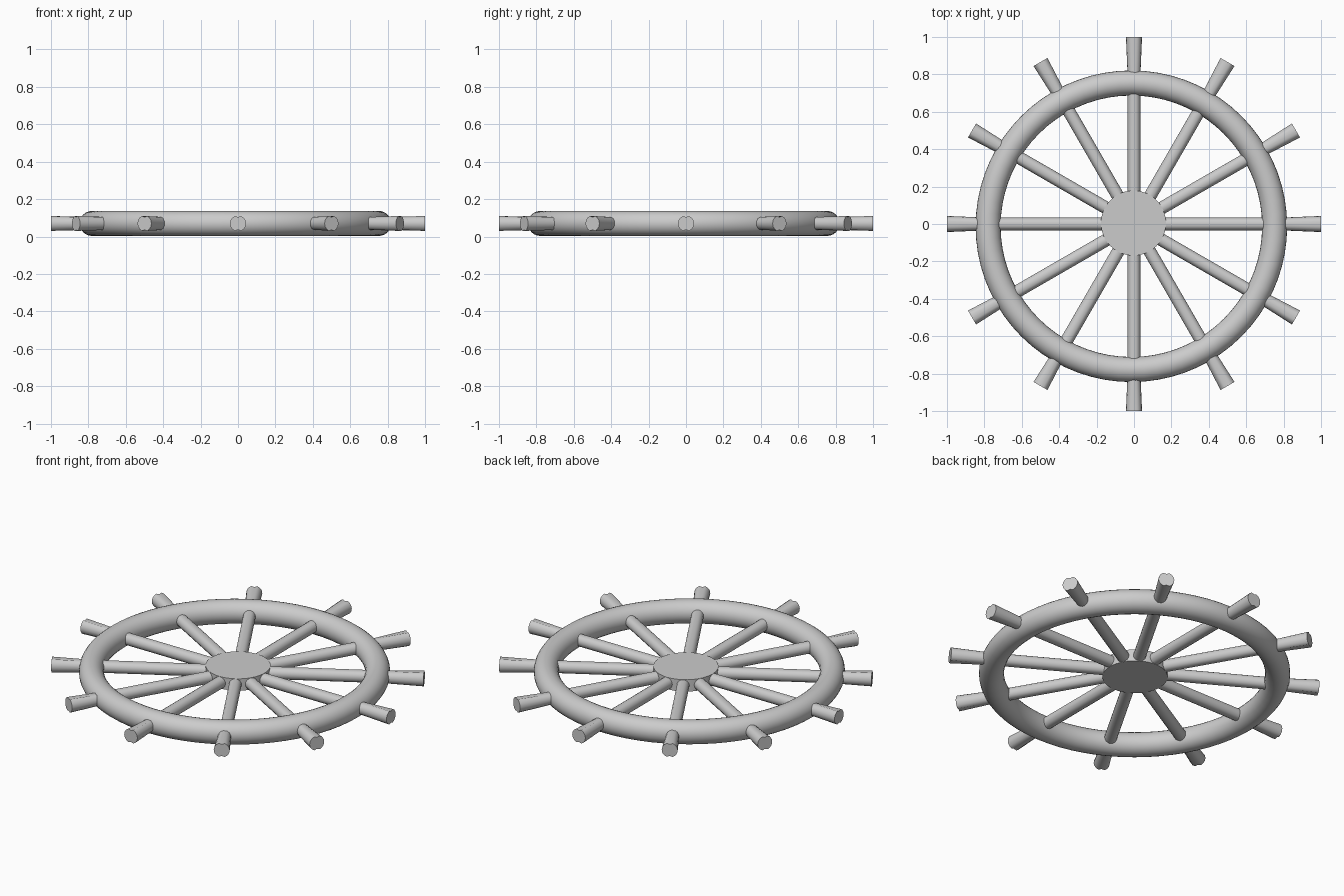
import bpy, bmesh, math

if "Cube" in bpy.data.objects:
    bpy.data.objects.remove(bpy.data.objects["Cube"])

Z = 0.07          # mid-height of the wheel
SPOKE_R = 0.034
TIP_R = 0.043
SIDES = 16


def smooth(obj, angle=40):
    bpy.ops.object.select_all(action='DESELECT')
    obj.select_set(True)
    bpy.context.view_layer.objects.active = obj
    bpy.ops.object.shade_smooth_by_angle(angle=math.radians(angle))


def spoke_bar(name, angle):
    """Bar across the whole wheel, flaring into a handle at both ends."""
    bm = bmesh.new()
    loops = []
    for x, flare in ((-1, 1), (-0.79, 0), (0.79, 0), (1, 1)):
        loop = []
        for i in range(SIDES):
            a = math.tau * i / SIDES
            r = SPOKE_R + (TIP_R - SPOKE_R) * flare
            # small notch at the top and bottom of each handle end
            if i in (SIDES // 4, 3 * SIDES // 4):
                r = SPOKE_R
            loop.append(bm.verts.new((x, r * math.cos(a), r * math.sin(a))))
        loops.append(loop)
    for a, b in zip(loops, loops[1:]):
        for i in range(SIDES):
            j = (i + 1) % SIDES
            bm.faces.new((a[i], a[j], b[j], b[i]))
    bm.faces.new(loops[0])
    bm.faces.new(loops[-1])
    bmesh.ops.recalc_face_normals(bm, faces=bm.faces)
    mesh = bpy.data.meshes.new(name)
    bm.to_mesh(mesh)
    bm.free()
    obj = bpy.data.objects.new(name, mesh)
    obj.location.z = Z
    obj.rotation_euler.z = angle
    bpy.context.collection.objects.link(obj)
    smooth(obj)


# Rim, very slightly off centre
bpy.ops.mesh.primitive_torus_add(major_radius=0.766, minor_radius=0.067,
                                 major_segments=72, minor_segments=24,
                                 location=(-0.014, -0.012, Z))
rim = bpy.context.object
rim.name = "rim"
smooth(rim)

# Hub
bpy.ops.mesh.primitive_cylinder_add(vertices=48, radius=0.174, depth=0.07,
                                    location=(-0.003, 0.005, Z))
hub = bpy.context.object
hub.name = "hub"
smooth(hub)

# Six through bars give twelve spokes with handles
for k in range(6):
    spoke_bar(f"spoke_bar_{k + 1}", k * math.pi / 6)
